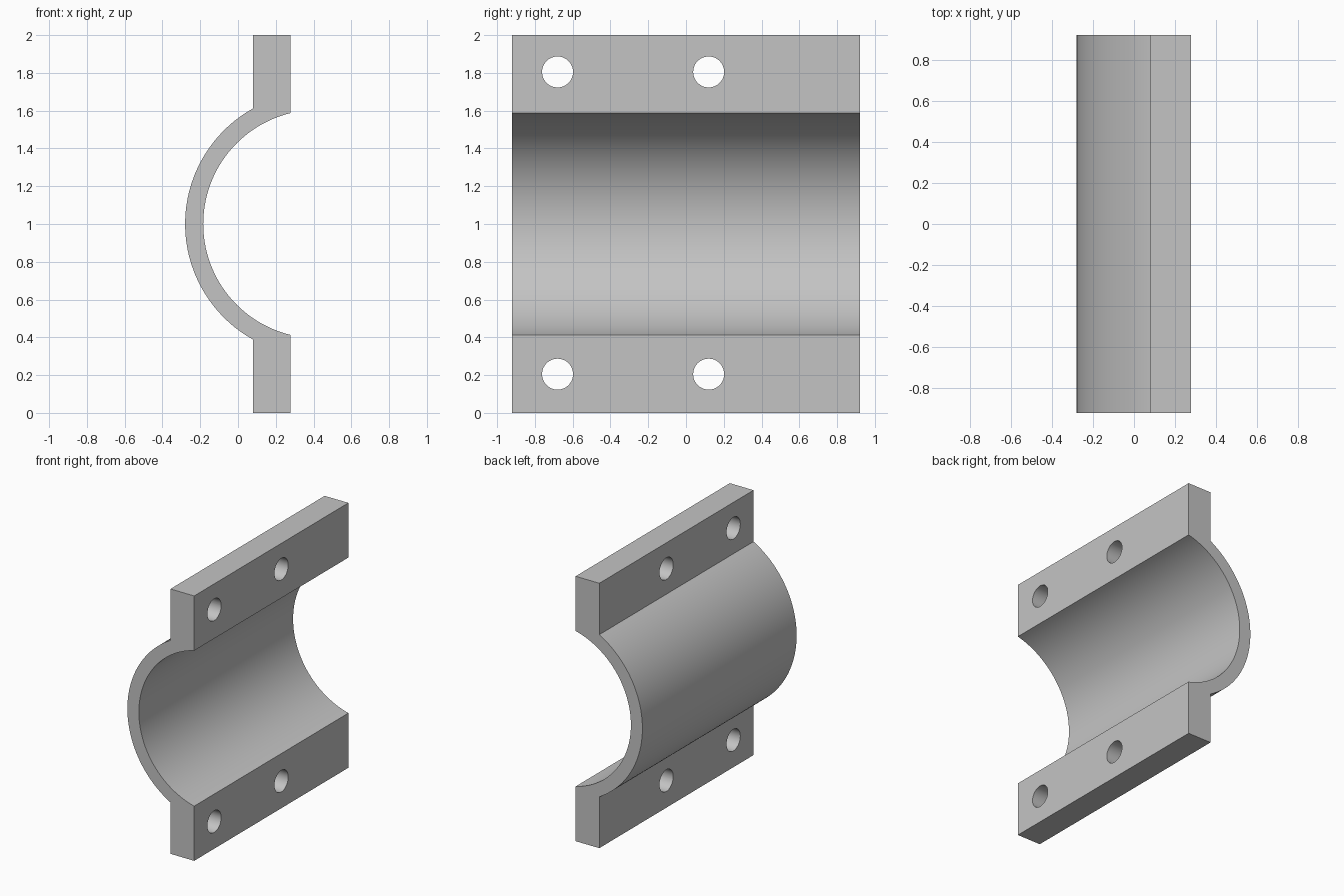
import bpy, bmesh, math
from mathutils import Matrix, Vector

cube = bpy.data.objects.get("Cube")
if cube:
    bpy.data.objects.remove(cube)

LENGTH = 1.84
BACK, FACE = 0.08, 0.278          # flange thickness range in x
CENTRE_X, CENTRE_Z = 0.42, 1.0    # axis of the half pipe
OUTER, INNER = 0.70, 0.604
HOLE_RADIUS = 0.082

grey = bpy.data.materials.new("plain grey")
grey.use_nodes = True
colour = (0.55, 0.55, 0.55, 1)
grey.diffuse_color = colour
grey.node_tree.nodes["Principled BSDF"].inputs["Base Color"].default_value = colour


def make_object(name, bm):
    mesh = bpy.data.meshes.new(name)
    bmesh.ops.recalc_face_normals(bm, faces=bm.faces)
    bm.to_mesh(mesh)
    bm.free()
    mesh.materials.append(grey)
    obj = bpy.data.objects.new(name, mesh)
    bpy.context.collection.objects.link(obj)
    return obj


def arc(radius, end_x, steps=64):
    """Points from the top end of the arc, round the left side, to the bottom."""
    half = math.acos((CENTRE_X - end_x) / radius)
    for i in range(steps + 1):
        a = math.pi - half + 2 * half * i / steps
        yield CENTRE_X + radius * math.cos(a), CENTRE_Z + radius * math.sin(a)


# Clamp body: half pipe and both flanges as one extruded profile
profile = [(FACE, 2), (BACK, 2), *arc(OUTER, BACK), (BACK, 0), (FACE, 0),
           *reversed(list(arc(INNER, FACE)))]
bm = bmesh.new()
section = bm.faces.new([bm.verts.new((x, -LENGTH / 2, z)) for x, z in profile])
sweep = bmesh.ops.extrude_face_region(bm, geom=[section], use_keep_orig=True)
moved = [v for v in sweep["geom"] if isinstance(v, bmesh.types.BMVert)]
bmesh.ops.translate(bm, verts=moved, vec=(0, LENGTH, 0))
body = make_object("clamp_half", bm)

# Bolt hole cutters through the flanges
bm = bmesh.new()
for y in (-0.68, 0.12):
    for z in (0.205, 1.805):
        place = Matrix.Translation(Vector(((BACK + FACE) / 2, y, z)))
        bmesh.ops.create_cone(bm, cap_ends=True, segments=48, depth=0.3,
                              radius1=HOLE_RADIUS, radius2=HOLE_RADIUS,
                              matrix=place @ Matrix.Rotation(math.pi / 2, 4, "Y"))
cutter = make_object("bolt_hole_cutter", bm)
cutter.hide_render = True

holes = body.modifiers.new("bolt holes", "BOOLEAN")
holes.operation = "DIFFERENCE"
holes.solver = "EXACT"
holes.object = cutter

# Cut the holes, then shade the curves smooth
bpy.ops.object.select_all(action="DESELECT")
body.select_set(True)
bpy.context.view_layer.objects.active = body
bpy.ops.object.modifier_apply(modifier=holes.name)
bpy.data.objects.remove(cutter)
bpy.ops.object.shade_smooth_by_angle(angle=math.radians(30))
